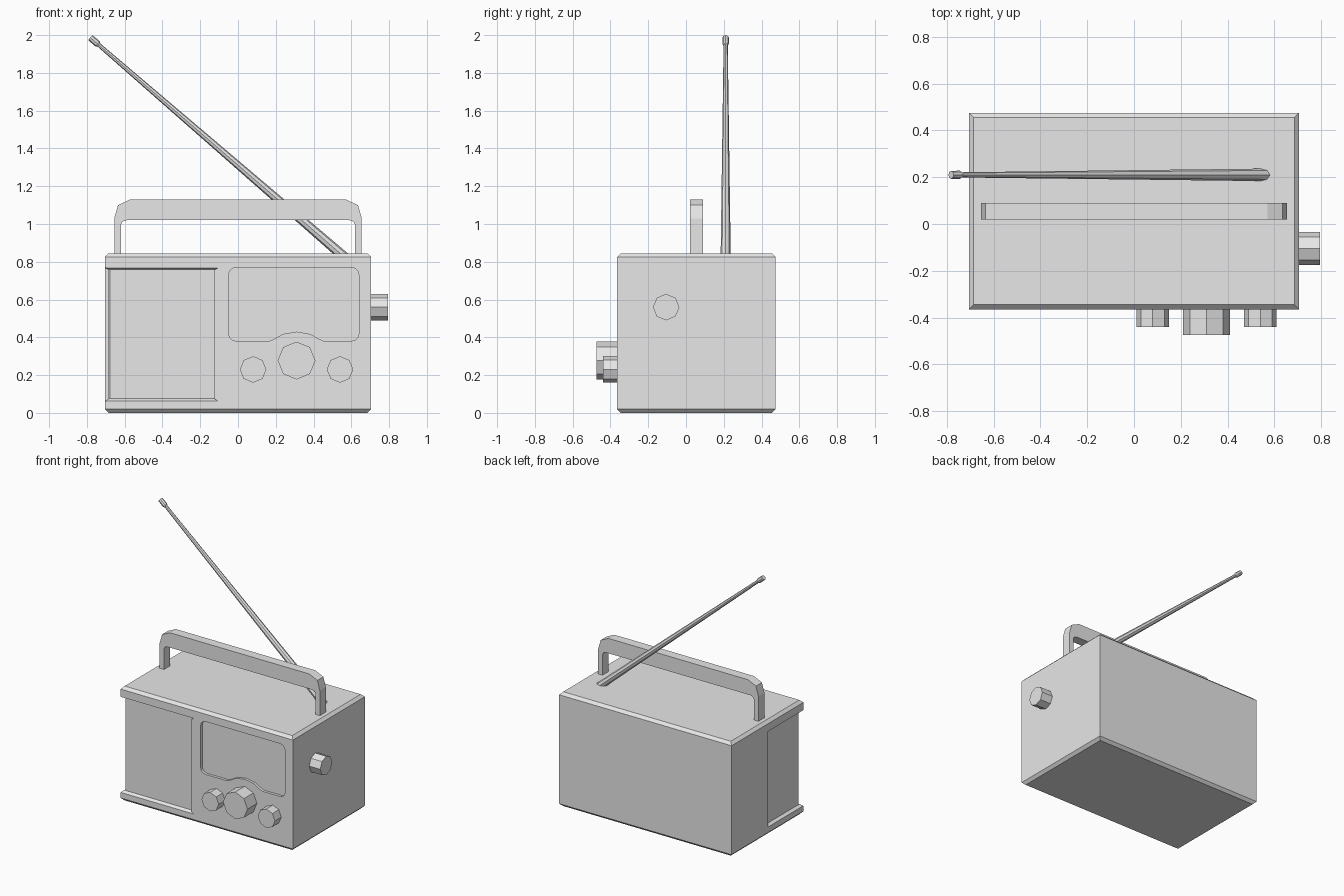
import bpy, bmesh, math
from mathutils import Vector

cube = bpy.data.objects.get("Cube")
if cube:
    bpy.data.objects.remove(cube, do_unlink=True)

grey = bpy.data.materials.new("plain_grey")
grey.use_nodes = True
grey.diffuse_color = (0.8, 0.8, 0.8, 1)
grey.node_tree.nodes["Principled BSDF"].inputs["Base Color"].default_value = (0.8, 0.8, 0.8, 1)


def finish(name, bm):
    bmesh.ops.recalc_face_normals(bm, faces=bm.faces)
    mesh = bpy.data.meshes.new(name)
    bm.to_mesh(mesh)
    bm.free()
    mesh.materials.append(grey)
    obj = bpy.data.objects.new(name, mesh)
    bpy.context.collection.objects.link(obj)
    return obj


def loft(name, rings):
    """Skin a row of equal-length point rings and cap both ends."""
    bm = bmesh.new()
    rows = [[bm.verts.new(p) for p in ring] for ring in rings]
    n = len(rows[0])
    for a, b in zip(rows, rows[1:]):
        for i in range(n):
            j = (i + 1) % n
            bm.faces.new((a[i], a[j], b[j], b[i]))
    bm.faces.new(rows[0])
    bm.faces.new(rows[-1])
    return finish(name, bm)


def slab(name, outline, y0, y1):
    """Extrude an x-z outline along y."""
    return loft(name, [[(x, y, z) for x, z in outline] for y in (y0, y1)])


def rod(name, stations, sides=8):
    """Straight round part through (point, radius) stations."""
    axis = (Vector(stations[-1][0]) - Vector(stations[0][0])).normalized()
    u = axis.cross(Vector((0, 1, 0)))
    if u.length < 0.1:
        u = axis.cross(Vector((1, 0, 0)))
    u.normalize()
    v = axis.cross(u)
    angles = [math.tau * i / sides for i in range(sides)]
    return loft(name, [[Vector(p) + r * (u * math.cos(a) + v * math.sin(a))
                        for a in angles] for p, r in stations])


def cut(target, cutter):
    mod = target.modifiers.new("cut", "BOOLEAN")
    mod.operation = "DIFFERENCE"
    mod.solver = "EXACT"
    mod.object = cutter
    bpy.context.view_layer.objects.active = target
    bpy.ops.object.modifier_apply(modifier=mod.name)
    bpy.data.objects.remove(cutter, do_unlink=True)


# Case with chamfered top and bottom rims
W, FRONT, BACK, TOP, C = 0.705, -0.365, 0.475, 0.845, 0.02


def case_ring(inset, z):
    x, f, b = W - inset, FRONT + inset, BACK - inset
    return [(-x, f, z), (x, f, z), (x, b, z), (-x, b, z)]


case = loft("case", [case_ring(C, 0), case_ring(0, C),
                     case_ring(0, TOP - C), case_ring(C, TOP)])


# Speaker recess wrapping the front left-hand corner, with sloped walls
def recess_ring(depth, z):
    x, y = -W + depth, FRONT + depth
    end, back = -0.105 - depth, 0.05
    return [(-0.8, -0.5, z), (end, -0.5, z), (end, y, z), (x + 0.007, y, z),
            (x, y + 0.007, z), (x, back, z), (-0.8, back, z)]


cut(case, loft("recess_cutter", [recess_ring(-0.01, 0.055), recess_ring(0.02, 0.075),
                                 recess_ring(0.02, 0.758), recess_ring(-0.01, 0.773)]))

# Tuning window: rounded panel with a bump above the main dial
window = [(0.165, 0.38), (0.2, 0.395), (0.235, 0.417), (0.31, 0.43),
          (0.385, 0.417), (0.42, 0.395), (0.455, 0.38)]
R = 0.04
for cx, cz, start in ((0.60, 0.42, -90), (0.60, 0.73, 0),
                      (-0.01, 0.73, 90), (-0.01, 0.42, 180)):
    for step in range(4):
        a = math.radians(start + 30 * step)
        window.append((cx + R * math.cos(a), cz + R * math.sin(a)))
cut(case, slab("window_cutter", window, -0.5, FRONT + 0.02))

# Knobs
for name, x, z, radius, tip in (("left_knob", 0.54, 0.23, 0.07, -0.44),
                                ("main_dial", 0.31, 0.277, 0.1, -0.475),
                                ("right_knob", 0.08, 0.23, 0.07, -0.44)):
    rod(name, [((x, FRONT + 0.01, z), radius), ((x, tip, z), radius)])
rod("side_knob", [((W - 0.01, -0.105, 0.56), 0.07), ((0.795, -0.105, 0.56), 0.07)])

# Carrying handle: half outline mirrored across the middle
outer = [(0.655, 0.835), (0.655, 1.03), (0.635, 1.1), (0.57, 1.13)]
inner = [(0.62, 0.835), (0.62, 0.995), (0.612, 1.013), (0.59, 1.02)]


def mirrored(points):
    return [(-x, z) for x, z in points]


slab("handle", outer + mirrored(outer)[::-1] + mirrored(inner) + inner[::-1], 0.02, 0.09)

# Telescopic aerial and its tip
base = Vector((0.575, 0.21, 0.815))
end = Vector((-0.782, 0.21, 1.987))
neck = base.lerp(end, 0.973)
rod("aerial", [(base, 0.027), (neck, 0.011)])
rod("aerial_tip", [(base.lerp(end, 0.966), 0.012), (neck, 0.018), (end, 0.017)])
